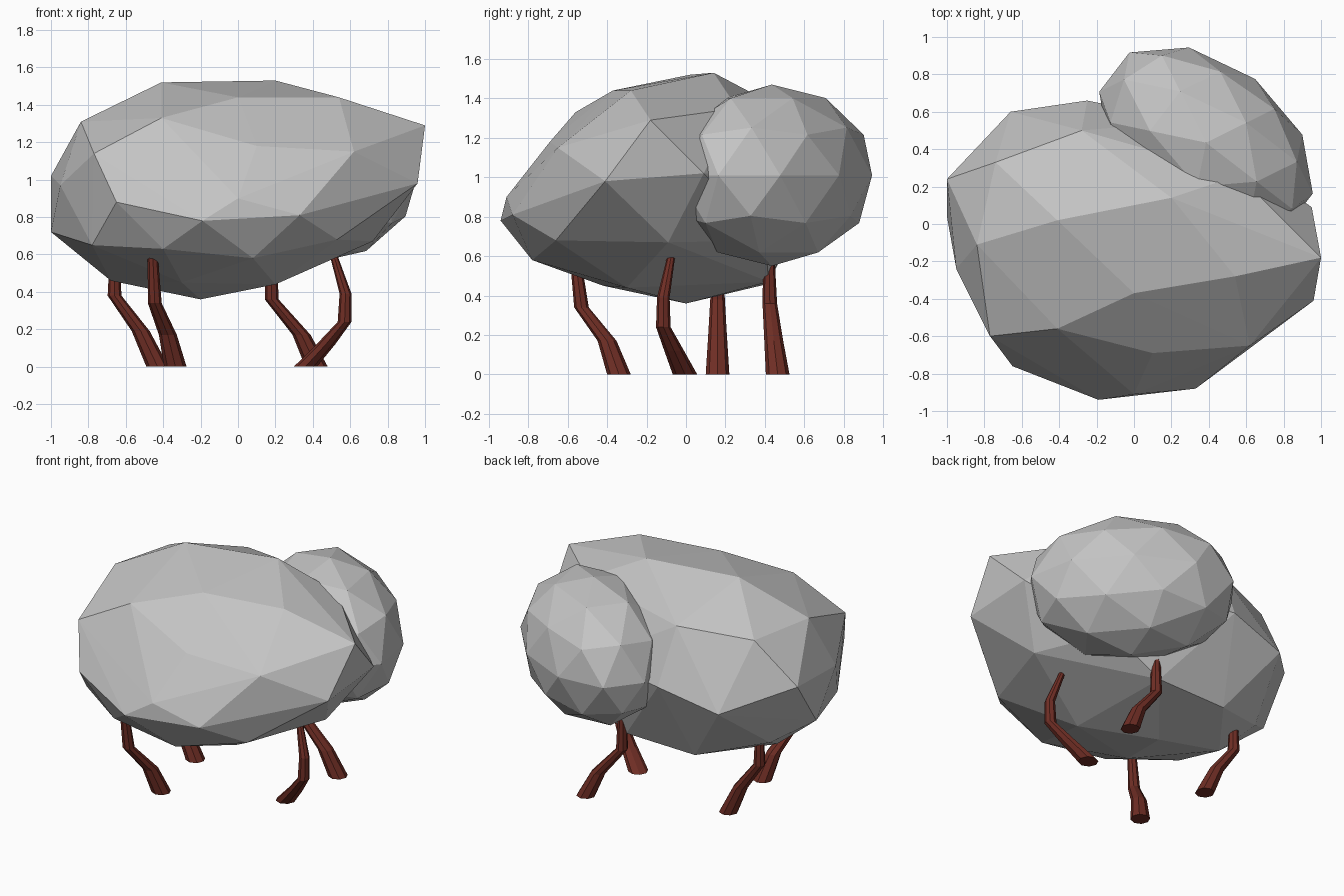
import bpy
import bmesh
from math import sin, cos, tau, atan2
from mathutils import Vector, Matrix

if "Cube" in bpy.data.objects:
    bpy.data.objects.remove(bpy.data.objects["Cube"], do_unlink=True)


def make_material(name, color):
    material = bpy.data.materials.new(name)
    material.use_nodes = True
    material.diffuse_color = color
    shader = material.node_tree.nodes["Principled BSDF"]
    shader.inputs["Base Color"].default_value = color
    shader.inputs["Roughness"].default_value = 0.9
    return material


def finish_object(name, bm, material):
    bmesh.ops.recalc_face_normals(bm, faces=bm.faces)
    mesh = bpy.data.meshes.new(name)
    bm.to_mesh(mesh)
    bm.free()
    mesh.materials.append(material)
    obj = bpy.data.objects.new(name, mesh)
    bpy.context.scene.collection.objects.link(obj)


wool_grey = make_material("wool_grey", (0.55, 0.55, 0.55, 1))
leg_brown = make_material("leg_brown", (0.16, 0.027, 0.018, 1))

# Body: a faceted boulder shape wrapped around a few corner points per level
crown = [(-.41, .02, 1.52), (.2, .14, 1.53), (0, -.37, 1.44), (.54, -.28, 1.44)]
shoulder = [(-.84, -.11, 1.31), (-.41, -.56, 1.33), (1, -.18, 1.29), (.56, .26, 1.35),
            (-.28, .5, 1.34), (-.74, .33, 1.3), (.62, -.65, 1.15), (.1, -.69, 1.18),
            (-.77, -.6, 1.14)]
waist = [(-1, .24, 1.02), (-.95, -.24, .97), (-.65, -.76, .88), (0, -.91, .9),
         (-.19, -.94, .78), (.33, -.88, .81), (.96, -.41, .98), (.95, .09, 1.02),
         (-1, .04, .72), (-.66, .6, .88), (-.25, .66, .98), (.3, .55, 1)]
belly = [(-.78, -.5, .65), (-.4, -.75, .63), (.08, -.78, .58), (.53, -.66, .68),
         (.72, -.09, .67), (.5, .4, .68), (-.36, .42, .46), (.15, .42, .47),
         (-.78, .22, .58), (-.68, 0, .46), (-.3, -.42, .45), (.2, -.3, .44), (-.2, 0, .36)]

bm = bmesh.new()
for point in crown + shoulder + waist + belly:
    bm.verts.new(point)
bmesh.ops.convex_hull(bm, input=bm.verts)
bmesh.ops.delete(bm, geom=[v for v in bm.verts if not v.link_faces], context="VERTS")
finish_object("body", bm, wool_grey)

# Head: a stretched low-poly ball set diagonally into the back of the body
bm = bmesh.new()
bmesh.ops.create_icosphere(bm, subdivisions=2, radius=1)
placement = (Matrix.Translation((.385, .435, 1.01))
             @ Matrix.Rotation(atan2(-.6, .78), 4, "Z")
             @ Matrix.Diagonal((.65, .43, .46, 1)))
bm.transform(placement)
finish_object("head", bm, wool_grey)


# Legs: eight-sided tubes following a bent path from foot to hip
def make_leg(name, path, radii=(.06, .048, .037, .028), sides=8):
    bm = bmesh.new()
    rings = []
    for point, radius in zip(path, radii):
        center = Vector(point)
        rings.append([bm.verts.new(center + Vector((cos(tau * i / sides) * radius,
                                                    sin(tau * i / sides) * radius, 0)))
                      for i in range(sides)])
    for low, high in zip(rings, rings[1:]):
        for i in range(sides):
            j = (i + 1) % sides
            bm.faces.new((low[i], low[j], high[j], high[i]))
    bm.faces.new(rings[0])
    bm.faces.new(rings[-1])
    finish_object(name, bm, leg_brown)


make_leg("front_right_leg", [(-.335, -.34, 0), (-.375, -.4, .17), (-.445, -.53, .34),
                             (-.455, -.56, .58)])
make_leg("front_left_leg", [(.36, -.005, 0), (.47, -.06, .12), (.57, -.115, .24),
                            (.575, -.115, .39), (.51, -.075, .6)],
         (.062, .05, .037, .032, .02))
make_leg("back_right_leg", [(-.43, .16, 0), (-.52, .16, .19), (-.66, .16, .38), (-.66, .16, .56)])
make_leg("back_left_leg", [(.42, .465, 0), (.34, .445, .17), (.18, .425, .36), (.18, .42, .62)])
